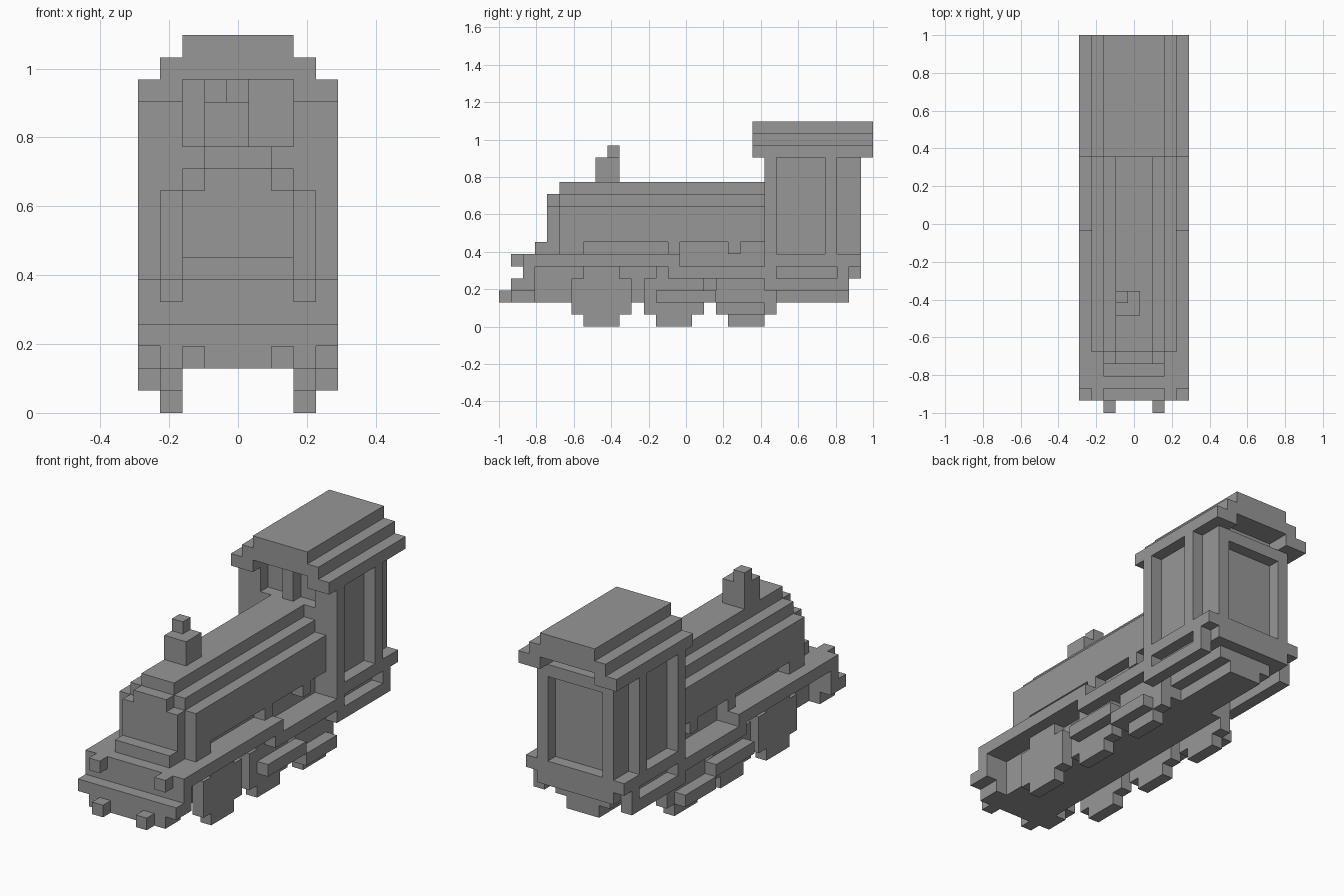
import bpy
import bmesh

old = bpy.data.objects.get("Cube")
if old:
    bpy.data.objects.remove(old)

# One block is the module everything is measured in: 31 blocks long
BLOCK = 2 / 31
MID = 15.5

grey = bpy.data.materials.new("plain grey")
grey.use_nodes = True
grey.diffuse_color = (0.31, 0.31, 0.31, 1)
grey.node_tree.nodes["Principled BSDF"].inputs["Base Color"].default_value = (0.31, 0.31, 0.31, 1)


def box(bm, x, y, z):
    """Add one box from (low, high) ranges given in blocks."""
    v = [bm.verts.new((px * BLOCK, (py - MID) * BLOCK, pz * BLOCK))
         for px in x for py in y for pz in z]
    for f in ((0, 1, 3, 2), (4, 6, 7, 5), (0, 4, 5, 1),
              (2, 3, 7, 6), (0, 2, 6, 4), (1, 5, 7, 3)):
        bm.faces.new([v[i] for i in f])


def part(name, boxes):
    """Build an object out of boxes."""
    bm = bmesh.new()
    for x, y, z in boxes:
        box(bm, x, y, z)
    bmesh.ops.recalc_face_normals(bm, faces=bm.faces)
    mesh = bpy.data.meshes.new(name)
    bm.to_mesh(mesh)
    bm.free()
    mesh.materials.append(grey)
    obj = bpy.data.objects.new(name, mesh)
    bpy.context.collection.objects.link(obj)
    return obj


def wide(half, y, z):
    """A box centred on the long axis."""
    return ((-half, half), y, z)


def pair(inner, outer, y, z):
    """Two mirrored boxes, one on each side."""
    return [((inner, outer), y, z), ((-outer, -inner), y, z)]


# Chassis and underframe
part("chassis", [
    wide(2.5, (3, 23), (2, 7)),
    wide(2.5, (23, 29), (3, 5)),
    wide(1.5, (23, 29), (2, 3)),
])

# Front beam with buffers and lamps
part("front_beam", [
    wide(3.5, (1, 3), (2, 3)),
    wide(4.5, (1, 3), (3, 4)),
    wide(4.5, (2, 3), (4, 6)),
])
part("buffers", pair(1.5, 2.5, (0, 1), (2, 3)))
part("front_lamps", pair(2.5, 3.5, (1, 2), (5, 6)))

# Running boards, stepping down halfway
part("front_running_board", [wide(4.5, (3, 15), (5, 6))])
part("rear_running_board", [wide(4.5, (14, 22), (4, 5))])

# Three pairs of stepped disc wheels
for label, start in (("front", 6), ("middle", 12), ("rear", 18)):
    part(label + "_wheels",
         pair(2.5, 3.5, (start + 1, start + 4), (0, 5)) +
         pair(2.5, 3.5, (start, start + 5), (1, 4)))

# Coupling rods
part("coupling_rods",
     pair(3.5, 4.5, (13, 18), (2, 3)) + pair(3.5, 4.5, (18, 22), (1, 2)))

# Boiler, stepped towards the top, on short side supports
part("boiler", [
    wide(3.5, (5, 22), (7, 10)),
    wide(2.5, (5, 22), (10, 11)),
    wide(1.5, (5, 22), (11, 12)),
    wide(3.5, (5, 7), (6, 7)),
])
supports = []
for y in ((14, 15), (19, 20)):
    supports += pair(2.5, 3.5, y, (6, 7))
part("boiler_supports", supports)
part("boiler_door", [
    wide(2.5, (4, 5), (7, 10)),
    wide(1.5, (4, 5), (6, 11)),
])

# Chimney
part("chimney", [
    ((-1.5, 0.5), (8, 10), (12, 14)),
    ((-1.5, -0.5), (9, 10), (14, 15)),
])

# Cab base with open side rails
part("cab_base", [
    wide(4.5, (22, 30), (5, 6)),
    wide(3.5, (22, 30), (4, 5)),
] + pair(3.5, 4.5, (22, 29), (3, 4))
  + pair(3.5, 4.5, (22, 23), (4, 5))
  + pair(3.5, 4.5, (28, 29), (4, 5)))

# Cab body, front wall with two windows, side posts and framed back
part("cab_body", [wide(3.5, (23, 29), (6, 15))])
part("cab_front_wall",
     [wide(4.5, (22, 23), (6, 12)), wide(0.5, (22, 23), (12, 15))] +
     pair(2.5, 4.5, (22, 23), (12, 14)))
part("cab_side_posts", pair(3.5, 4.5, (27, 28), (6, 14)))
part("cab_back_frame",
     pair(2.5, 3.5, (29, 30), (6, 14)) + [wide(2.5, (29, 30), (13, 14))])

# Stepped roof, hollow under the overhang
part("roof", pair(2.5, 4.5, (21, 31), (14, 15)) + [
    wide(3.5, (21, 31), (15, 16)),
    wide(2.5, (21, 31), (16, 17)),
])
